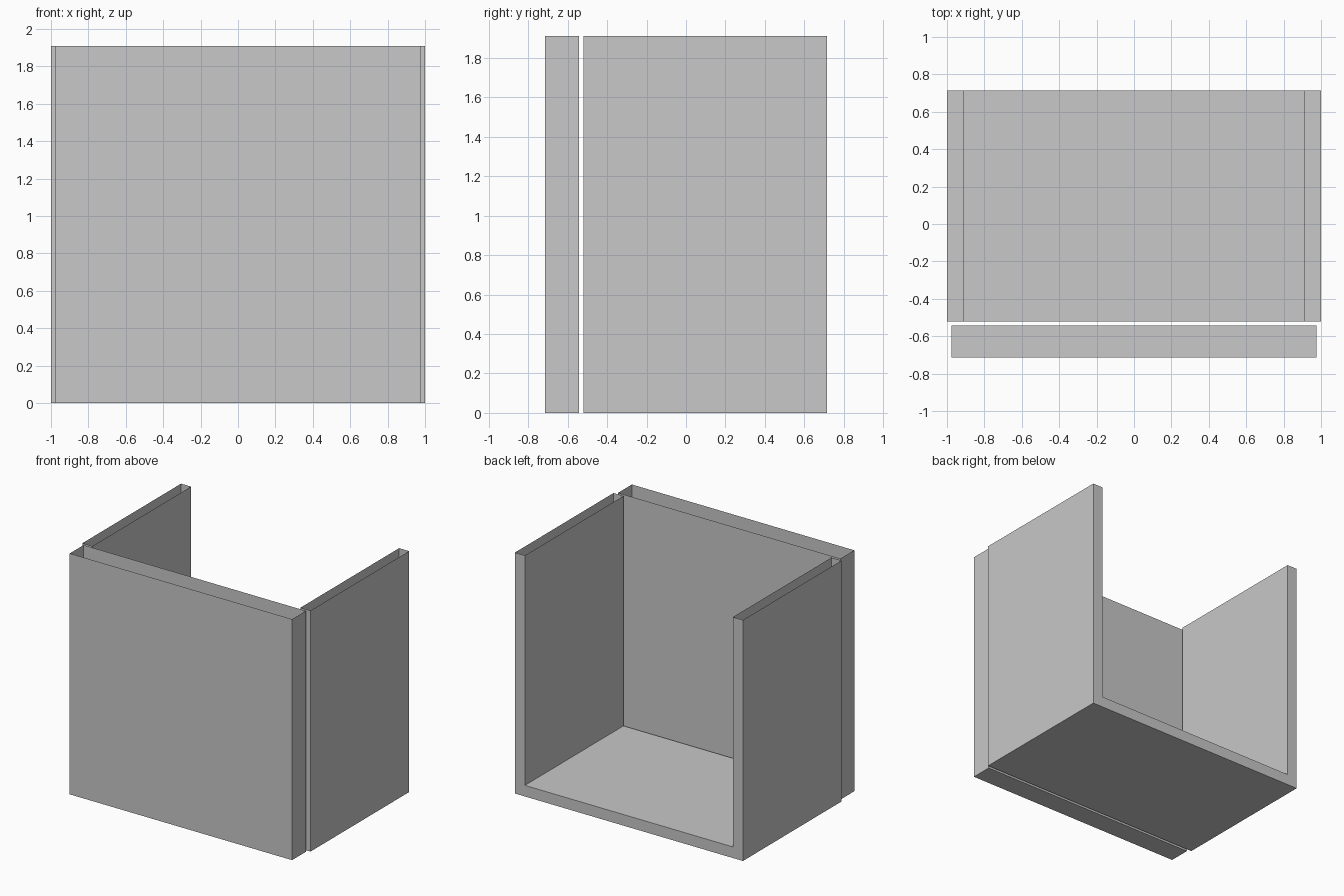
import bpy
import bmesh

cube = bpy.data.objects.get("Cube")
if cube:
    bpy.data.objects.remove(cube, do_unlink=True)

# Overall sizes
HALF_W, HEIGHT = 1.0, 1.91
BACK, TRAY_FRONT = 0.715, -0.52
WALL = 0.088
PANEL_HALF_W, PANEL_BACK, PANEL_FRONT = 0.975, -0.542, -0.715

grey = bpy.data.materials.new("plain grey")
grey.use_nodes = True
colour = (0.58, 0.58, 0.58, 1)
grey.diffuse_color = colour
grey.node_tree.nodes["Principled BSDF"].inputs["Base Color"].default_value = colour


def extruded_shell(name, profile, front, back):
    """Extrude an x-z profile along y, then leave its top open."""
    bm = bmesh.new()
    face = bm.faces.new([bm.verts.new((x, front, z)) for x, z in profile])
    result = bmesh.ops.extrude_face_region(bm, geom=[face], use_keep_orig=True)
    moved = [v for v in result["geom"] if isinstance(v, bmesh.types.BMVert)]
    bmesh.ops.translate(bm, verts=moved, vec=(0, back - front, 0))
    bmesh.ops.recalc_face_normals(bm, faces=bm.faces[:])
    open_top = [f for f in bm.faces if all(v.co.z > HEIGHT - 0.001 for v in f.verts)]
    bmesh.ops.delete(bm, geom=open_top, context="FACES")
    mesh = bpy.data.meshes.new(name)
    bm.to_mesh(mesh)
    bm.free()
    mesh.materials.append(grey)
    obj = bpy.data.objects.new(name, mesh)
    bpy.context.collection.objects.link(obj)
    return obj


# Hollow side walls and floor as one U-shaped shell
inner = HALF_W - WALL
right_half = [(-inner, WALL), (-inner, HEIGHT), (-HALF_W, HEIGHT), (-HALF_W, 0)]
left_half = [(-x, z) for x, z in reversed(right_half)]
extruded_shell("side_walls_and_floor", right_half + left_half, TRAY_FRONT, BACK)

# Hollow front panel, set a small gap ahead of the walls
panel = [(-PANEL_HALF_W, 0), (PANEL_HALF_W, 0),
         (PANEL_HALF_W, HEIGHT), (-PANEL_HALF_W, HEIGHT)]
extruded_shell("front_panel", panel, PANEL_FRONT, PANEL_BACK)
